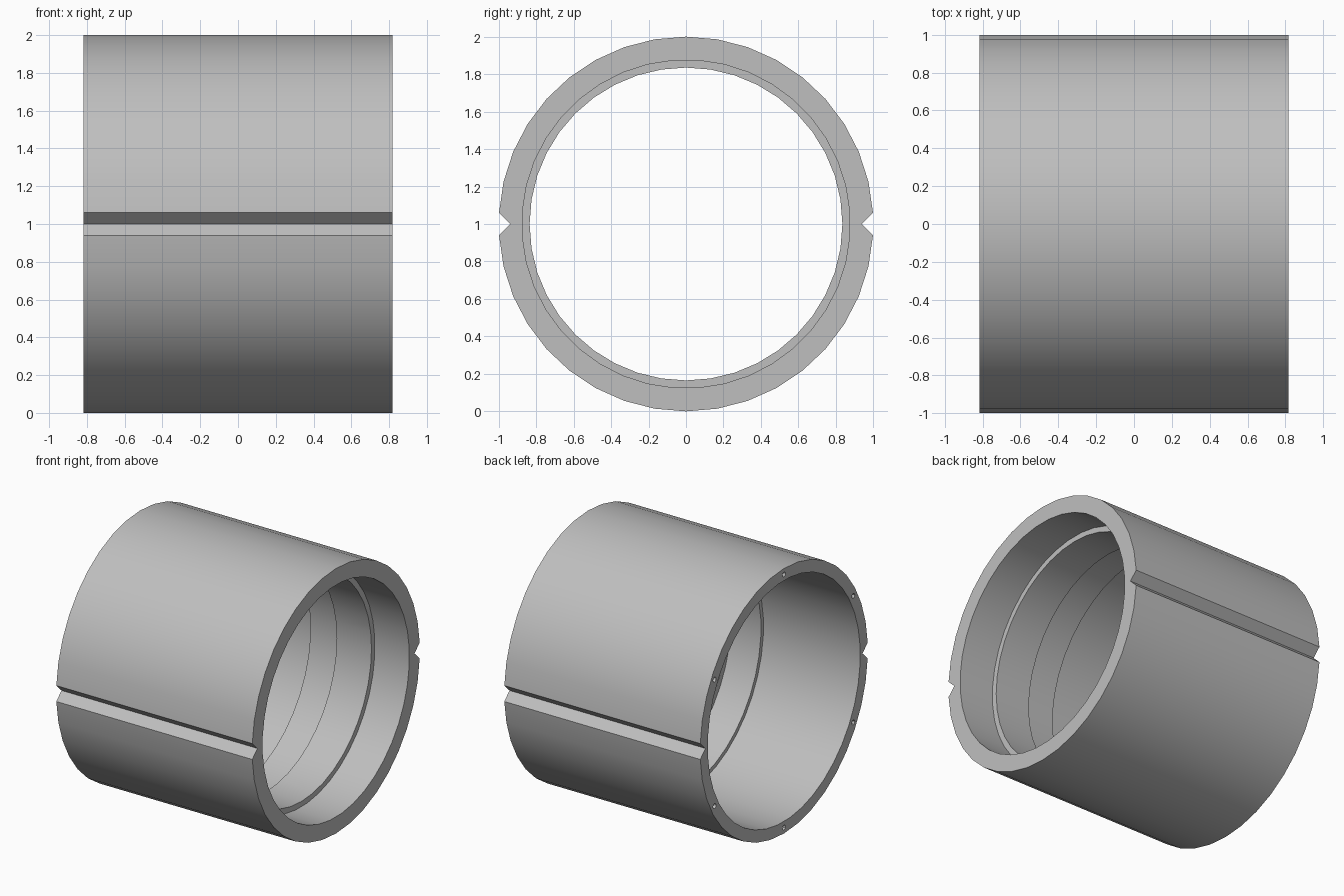
import bpy, bmesh
from math import sin, cos, radians, pi
from mathutils import Matrix

cube = bpy.data.objects.get("Cube")
if cube:
    bpy.data.objects.remove(cube, do_unlink=True)

HALF = 0.818        # half the sleeve length
AXIS_Z = 1.0        # height of the bore axis


def flat_material(name, colour):
    mat = bpy.data.materials.new(name)
    mat.use_nodes = True
    mat.diffuse_color = colour
    mat.node_tree.nodes["Principled BSDF"].inputs["Base Color"].default_value = colour
    return mat


def prism(name, outline, x0, x1):
    """Extrude a closed (y, z) outline along x."""
    bm = bmesh.new()
    face = bm.faces.new([bm.verts.new((x0, y, z)) for y, z in outline])
    side = bmesh.ops.extrude_face_region(bm, geom=[face])
    moved = [v for v in side["geom"] if isinstance(v, bmesh.types.BMVert)]
    bmesh.ops.translate(bm, verts=moved, vec=(x1 - x0, 0, 0))
    bmesh.ops.recalc_face_normals(bm, faces=bm.faces)
    mesh = bpy.data.meshes.new(name)
    bm.to_mesh(mesh)
    bm.free()
    obj = bpy.data.objects.new(name, mesh)
    bpy.context.collection.objects.link(obj)
    return obj


def circle(radius, sides, y=0.0, z=AXIS_Z, phase=0.0):
    angles = [2 * pi * (i + phase) / sides for i in range(sides)]
    return [(y + radius * cos(a), z + radius * sin(a)) for a in angles]


def cut(target, cutter):
    """Subtract a cutter and discard it."""
    cutter.hide_render = True
    mod = target.modifiers.new("cut", 'BOOLEAN')
    mod.operation = 'DIFFERENCE'
    mod.solver = 'EXACT'
    mod.object = cutter
    bpy.ops.object.select_all(action='DESELECT')
    target.select_set(True)
    bpy.context.view_layer.objects.active = target
    bpy.ops.object.modifier_apply(modifier=mod.name)
    bpy.data.objects.remove(cutter, do_unlink=True)


# Outer body with a V groove along the front and the back
gap, steps = radians(3.44), 18
arc = [gap + (pi - 2 * gap) * i / steps for i in range(steps + 1)]
outline = [(0.937, AXIS_Z)]
outline += [(cos(a), AXIS_Z + sin(a)) for a in arc]
outline += [(-0.937, AXIS_Z)]
outline += [(cos(a + pi), AXIS_Z + sin(a + pi)) for a in arc]
sleeve = prism("sleeve", outline, -HALF, HALF)

# Stepped bore: narrow land, counterbore on +x, two wider steps towards -x
for radius, x0, x1, phase in ((0.835, -1, 1, 0.0),
                              (0.876, 0.53, 1, 0.5),
                              (0.88, -1, 0.24, 0.5),
                              (0.91, -1, -0.01, 0.5)):
    cut(sleeve, prism("bore_cutter", circle(radius, 40, phase=phase), x0, x1))

# Six blind screw holes in the -x rim
for i in range(6):
    a = radians(30 + 60 * i)
    hole = circle(0.018, 12, 0.955 * cos(a), AXIS_Z + 0.955 * sin(a))
    cut(sleeve, prism("hole_cutter", hole, -1, -HALF + 0.15))

# One grey, smooth walls with crisp edges
sleeve.data.materials.clear()
sleeve.data.materials.append(flat_material("plain grey", (0.52, 0.52, 0.52, 1)))
for poly in sleeve.data.polygons:
    poly.material_index = 0
bpy.ops.object.shade_smooth_by_angle(angle=radians(30))
